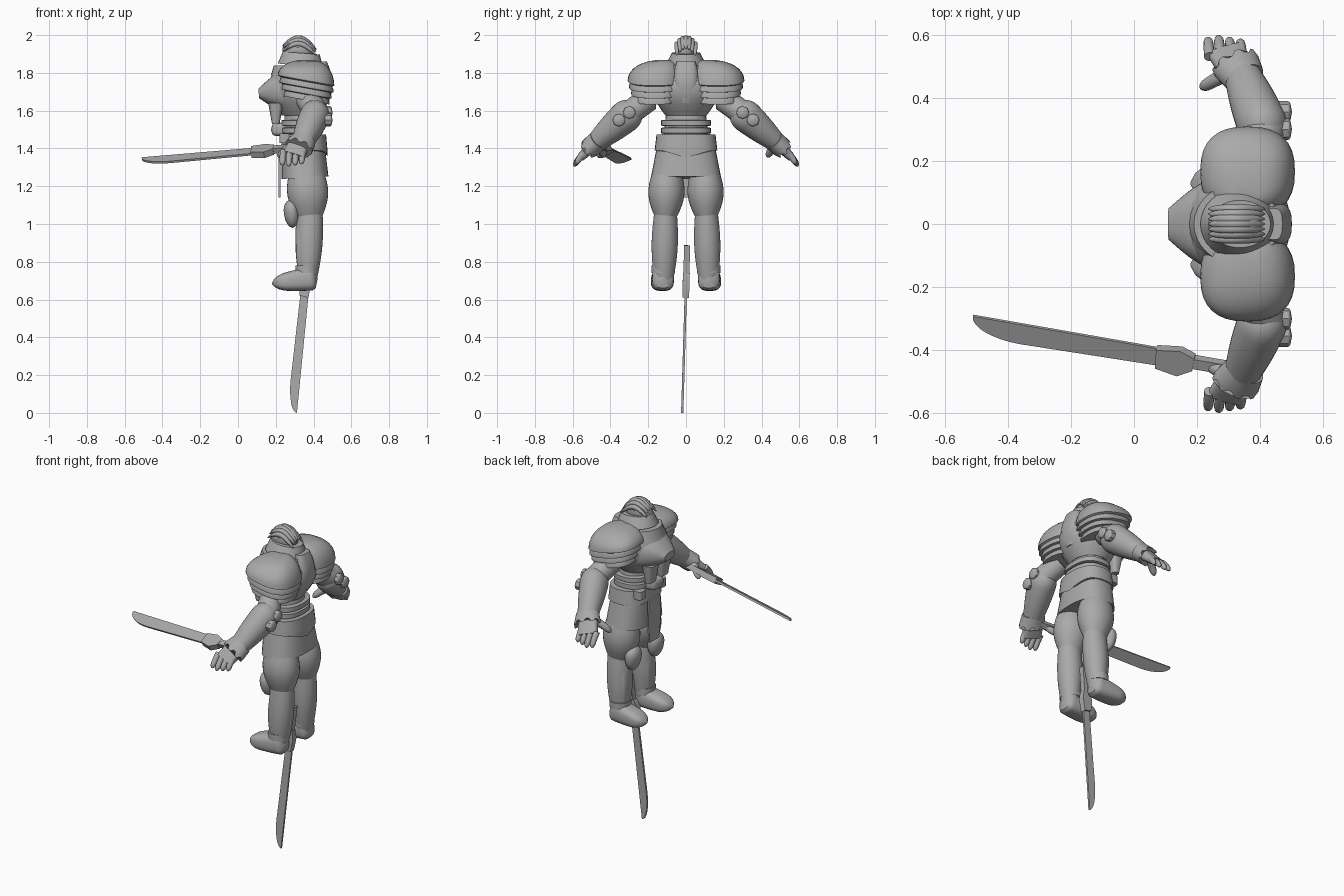
import bpy
from math import sin, cos, pi, tau, sqrt, copysign, radians
from mathutils import Vector

cube = bpy.data.objects.get("Cube")
if cube:
    bpy.data.objects.remove(cube, do_unlink=True)

grey = bpy.data.materials.new("plain grey")
grey.use_nodes = True
grey.diffuse_color = (.4, .4, .4, 1)
grey.node_tree.nodes["Principled BSDF"].inputs["Base Color"].default_value = grey.diffuse_color


def make_object(name, verts, faces, paired):
    """Create a shaded mesh object, optionally mirrored to the other side."""
    mesh = bpy.data.meshes.new(name)
    mesh.from_pydata(verts, [], faces)
    mesh.materials.append(grey)
    obj = bpy.data.objects.new(name, mesh)
    bpy.context.collection.objects.link(obj)
    bpy.ops.object.select_all(action='DESELECT')
    obj.select_set(True)
    bpy.context.view_layer.objects.active = obj
    bpy.ops.object.mode_set(mode='EDIT')
    bpy.ops.mesh.select_all(action='SELECT')
    bpy.ops.mesh.normals_make_consistent(inside=False)
    bpy.ops.object.mode_set(mode='OBJECT')
    bpy.ops.object.shade_smooth_by_angle(angle=radians(35))
    if paired:
        mirror = obj.modifiers.new("Mirror", 'MIRROR')
        mirror.use_axis = (False, True, False)
    return obj


def skin(name, rings, axis, power=2, sides=32, paired=False):
    """Join superellipse rings, each given as (centre, half width, half depth)."""
    axis = axis.normalized()
    across = Vector((0, 1, 0)) if abs(axis.x) > .8 else Vector((1, 0, 0))
    across = (across - axis * across.dot(axis)).normalized()
    depth = axis.cross(across)

    def squared(value):
        return copysign(abs(value) ** (2 / power), value)

    verts, faces = [], []
    for centre, a, b in rings:
        for k in range(sides):
            turn = tau * k / sides
            verts.append(centre + across * a * squared(cos(turn)) + depth * b * squared(sin(turn)))
    last = len(verts) - sides
    for row in range(0, last, sides):
        for k in range(sides):
            here, there = row + k, row + (k + 1) % sides
            faces.append((here, there, there + sides, here + sides))
    faces += [tuple(range(sides)), tuple(range(last, last + sides))]
    return make_object(name, verts, faces, paired)


def limb(name, start, end, size, end_size=None, bulge=0, tail=0, tip=0, arch=0, **options):
    """Tapered body; tail and tip are the fractions of length that are rounded off."""
    start, end, size = Vector(start), Vector(end), Vector(size)
    end_size = Vector(end_size or size)
    steps = 16
    rings = []
    for i in range(steps + 1):
        t = i / steps
        scale = 1
        if t < tail:
            scale = sqrt(1 - (1 - t / tail) ** 2)
        if 1 - t < tip:
            scale = sqrt(1 - (1 - (1 - t) / tip) ** 2)
        scale = max(scale, .1)
        swell = sin(pi * t)
        a, b = size.lerp(end_size, t) + Vector((bulge, bulge)) * swell
        rings.append((start.lerp(end, t) + Vector((0, 0, arch * swell)), a * scale, b * scale))
    return skin(name, rings, end - start, **options)


def plate(name, outline, thickness):
    """Flat outline thickened evenly along a vector."""
    n, half = len(outline), thickness / 2
    faces = [tuple(range(n)), tuple(range(n, n + n))]
    faces += [(i, (i + 1) % n, (i + 1) % n + n, i + n) for i in range(n)]
    return make_object(name, [p - half for p in outline] + [p + half for p in outline], faces, False)


# Head, mask, brow and swept-back hair
limb("head", (.32, 0, 1.85), (.32, 0, 1.99), (.085, .058), tail=.5, tip=.5)
limb("face_mask", (.32, 0, 1.885), (.225, 0, 1.88), (.055, .045), (.03, .025), tip=.3, power=3)
limb("brow", (.32, 0, 1.94), (.24, 0, 1.935), (.06, .02), (.03, .01), tip=.3)
for i in range(-3, 4):
    y, drop = i * .016, i * i * .0035
    limb("hair_lock", (.235, y, 1.945 - drop), (.415, y, 1.925 - drop), (.014, .014),
         arch=.05, tail=.4, tip=.4, sides=12)

# Stepped collar
limb("collar_base", (.325, 0, 1.79), (.325, 0, 1.84), (.15, .14), (.135, .125))
limb("collar", (.33, 0, 1.84), (.335, 0, 1.905), (.12, .11), (.098, .075))

# Torso with a jutting breastplate and a raised back plate
limb("torso", (.33, 0, 1.575), (.33, 0, 1.84), (.1, .11), (.125, .13), bulge=.055)
limb("breastplate", (.32, 0, 1.71), (.11, 0, 1.69), (.16, .12), (.05, .025), bulge=.025, power=2.4)
limb("back_plate", (.45, 0, 1.64), (.44, 0, 1.86), (.03, .03), (.03, .05), bulge=.025, power=3)
limb("chest_strap", (.2, .06, 1.53), (.2, .06, 1.64), (.02, .035), (.04, .05), power=3, paired=True)

# Layered shoulder guards: a smooth bell over three stepped lames
rings = []
for i in range(1, 9):
    a = pi / 2 * i / 8
    spread = sin(a) ** .8
    rings.append((Vector((.36, .1 + .066 * spread, 1.76 + .11 * cos(a))), .15 * spread, .143 * spread))
for lame in range(3):
    for drop, inset in ((0, .014), (.02, .006), (.03, .007)):
        inset += lame * .011
        centre = Vector((.363, .165, 1.753 - lame * .034 - drop))
        rings.append((centre, .15 - inset, .143 - inset))
pauldron = skin("shoulder_guard", rings, Vector((0, 0, 1)), power=2.5, paired=True)
for v in pauldron.data.vertices:        # the lames droop to the rear
    v.co.z -= .18 * (v.co.x - .36) * min(1, max(0, 1.86 - v.co.z) * 10)
    v.co.y = max(v.co.y, .03)

# Waist, belts and hip guard
limb("waist", (.345, 0, 1.4), (.335, 0, 1.59), (.1, .125), (.09, .105))
for z in (1.495, 1.535):
    limb("belt", (.34, 0, z - .018), (.34, 0, z + .018), (.11, .132), tail=.1, tip=.1, power=2.5)
guard = limb("hip_guard", (.35, 0, 1.39), (.35, 0, 1.475), (.124, .166), (.116, .156), power=2.5)
lowest = min(v.co.z for v in guard.data.vertices)
for v in guard.data.vertices:           # pointed chevron behind
    if v.co.x > .35 and v.co.z - lowest < .001:
        v.co.z -= .04 * max(0, 1 - abs(v.co.y) / .13)
limb("buckle", (.26, 0, 1.5), (.175, 0, 1.5), (.06, .04), (.045, .03), tip=.2, power=4)
limb("pouch", (.25, .1, 1.43), (.25, .1, 1.48), (.03, .03), power=4, paired=True)

# Skirt and hanging front cloth
limb("skirt", (.355, 0, 1.245), (.345, 0, 1.42), (.124, .186), (.113, .152), power=2.5)
cloth = [Vector((.22, side * y, z)) for side, y, z in
         ((-1, .055, 1.4), (1, .055, 1.4), (1, .06, 1.25), (1, .045, 1.14),
          (-1, .045, 1.14), (-1, .06, 1.25))]
plate("front_cloth", cloth, Vector((.01, 0, 0)))

# Legs and boots
limb("thigh", (.36, .1, 1.28), (.38, .108, 1.03), (.09, .075), (.065, .055), bulge=.03, paired=True)
limb("knee_guard", (.29, .11, .98), (.28, .11, 1.13), (.042, .058), tail=.6, tip=.4, paired=True)
limb("shin", (.38, .108, 1.06), (.37, .118, .7), (.068, .06), (.046, .05), bulge=.014, paired=True)
limb("shin_guard", (.35, .11, 1.03), (.345, .118, .76), (.03, .04), bulge=.012, power=3, paired=True)
limb("ankle_cuff", (.365, .12, .74), (.365, .12, .78), (.06, .062), paired=True)
limb("boot", (.42, .12, .715), (.18, .13, .685), (.055, .065), (.055, .035), bulge=.005,
     tail=.15, tip=.3, power=2.8, paired=True)

# Arms with elbow studs and a notched cuff
limb("upper_arm", (.37, .2, 1.66), (.42, .31, 1.58), (.065, .065), paired=True)
limb("forearm", (.43, .255, 1.625), (.34, .48, 1.43), (.08, .09), (.056, .052), bulge=.008,
     tail=.3, paired=True)
for y, z in ((.3, 1.59), (.355, 1.55)):
    limb("elbow_stud", (.44, y, z), (.5, y, z), (.034, .034), tip=.2, sides=8, paired=True)
cuff = limb("wrist_cuff", (.35, .462, 1.446), (.325, .5, 1.41), (.066, .055), (.078, .055), paired=True)
rim = len(cuff.data.vertices) - 32
for v in cuff.data.vertices:
    if v.index >= rim and v.index % 4 < 2:
        v.co += Vector((-.006, .012, -.012))

# Hands
limb("palm", (.33, .48, 1.43), (.29, .55, 1.36), (.056, .035), (.06, .022), power=3, paired=True)
for i in range(4):
    x, shorter = .24 + i * .034, .006 * abs(i - 1)
    limb("finger", (x, .53, 1.385), (x - .006, .595 - shorter, 1.305 + shorter), (.018, .018),
         (.015, .015), arch=.006, tip=.25, sides=12, paired=True)
limb("thumb", (.29, .475, 1.42), (.21, .43, 1.355), (.025, .025), (.018, .018),
     arch=.006, tip=.3, sides=12, paired=True)


# Swords: straight spine, edge curving up to the point, grip and flared guard
def sword(name, root, tip, edge, grip):
    root, along, edge = Vector(root), Vector(tip) - Vector(root), Vector(edge)
    side = along.cross(edge).normalized()

    def place(points):
        return [root + along * a + edge * b for a, b in points]

    curve = [pi / 2 * i / 8 for i in range(9)]
    blade = [(0, 0)] + [(.75 + .25 * cos(a), sin(a)) for a in curve] + [(0, .85)]
    plate(name + "_blade", place(blade), side * .012)
    plate(name + "_grip", place([(-grip, .15), (-grip, .65), (0, .65), (0, .15)]), side * .032)
    flare = [(-.1, .1), (-.03, -.15), (.09, 0), (.08, .95), (-.03, 1.15), (-.1, .75)]
    plate(name + "_guard", place(flare), side * .036)


sword("held_sword", (.13, -.402, 1.402), (-.51, -.29, 1.348), (-.01, -.06, -.034), .28)
sword("hanging_sword", (.378, 0, .67), (.312, -.02, 0), (-.05, 0, .005), .32)
